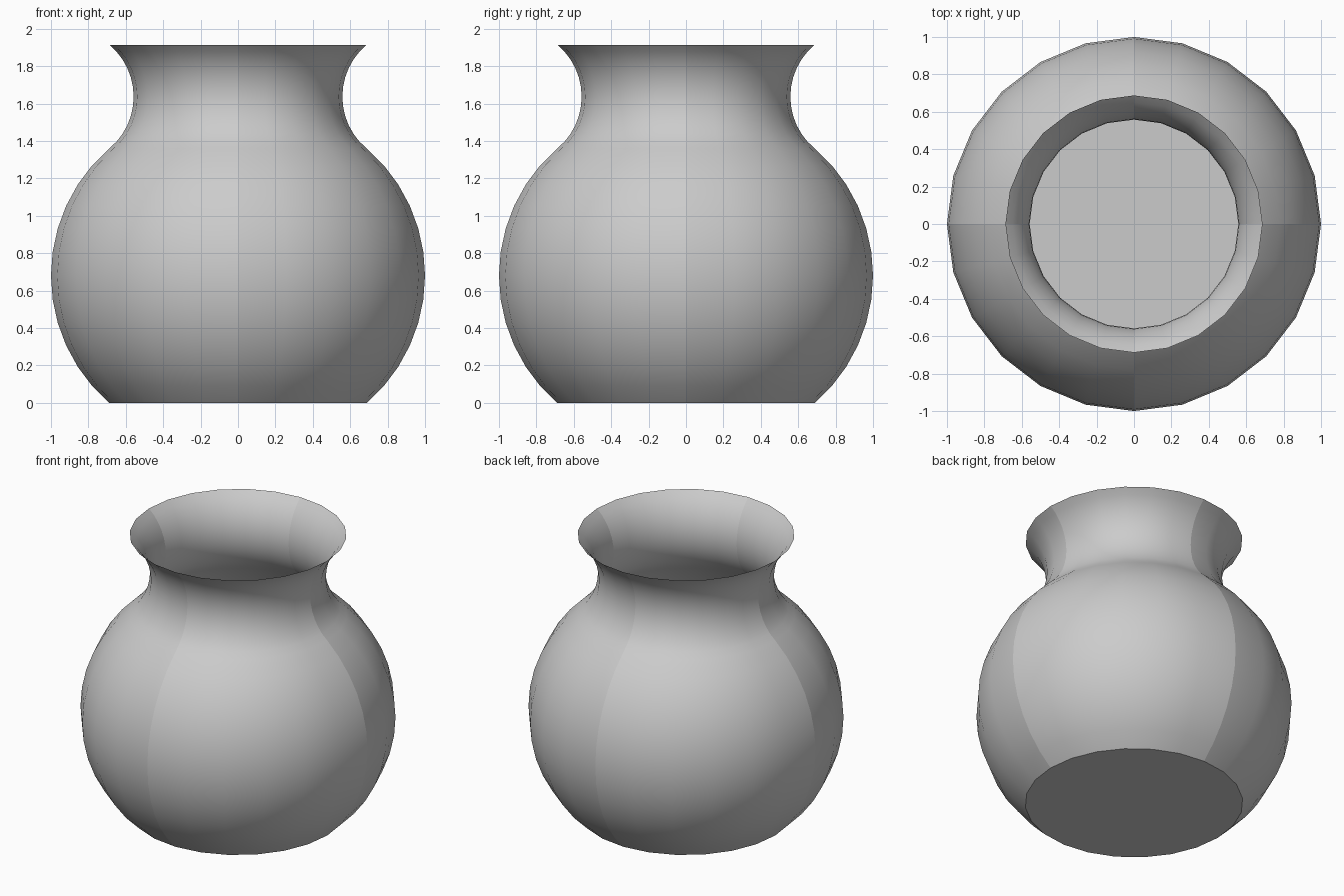
import bpy
import bmesh
from math import sin, cos, tau, radians

SIDES = 24
STEPS = 12

cube = bpy.data.objects.get("Cube")
if cube:
    bpy.data.objects.remove(cube)


def arc(centre_r, centre_z, radius, start, end):
    """Profile points (radius, height) along a circular arc, angles in degrees."""
    angles = [radians(start + (end - start) * i / STEPS) for i in range(STEPS + 1)]
    return [(centre_r + radius * cos(a), centre_z + radius * sin(a)) for a in angles]


# Round belly, then the flared neck curving the other way
belly = arc(0.1, 0.68, 0.9, -49.1, 49.1)
neck = arc(0.92, 1.637, 0.362, 230, 130)
profile = belly + neck[1:]

bm = bmesh.new()
rings = [[bm.verts.new((r * cos(tau * i / SIDES), r * sin(tau * i / SIDES), z))
          for i in range(SIDES)] for r, z in profile]

# Thin open wall
for low, high in zip(rings, rings[1:]):
    for i in range(SIDES):
        j = (i + 1) % SIDES
        bm.faces.new((low[i], low[j], high[j], high[i])).smooth = True
    # Seams where the four quarter panels meet
    for i in range(0, SIDES, SIDES // 4):
        bm.edges.get((low[i], high[i])).smooth = False

# Flat base
base = bm.faces.new(rings[0][::-1])
for edge in base.edges:
    edge.smooth = False

# Rest exactly on the ground
lowest = min(v.co.z for v in bm.verts)
bmesh.ops.translate(bm, verts=bm.verts, vec=(0, 0, -lowest))

mesh = bpy.data.meshes.new("pot")
bm.to_mesh(mesh)
bm.free()

# Plain grey clay
clay = bpy.data.materials.new("light_grey")
clay.use_nodes = True
colour = (0.6, 0.6, 0.6, 1)
clay.diffuse_color = colour
clay.node_tree.nodes["Principled BSDF"].inputs["Base Color"].default_value = colour
mesh.materials.append(clay)

pot = bpy.data.objects.new("pot", mesh)
bpy.context.collection.objects.link(pot)
